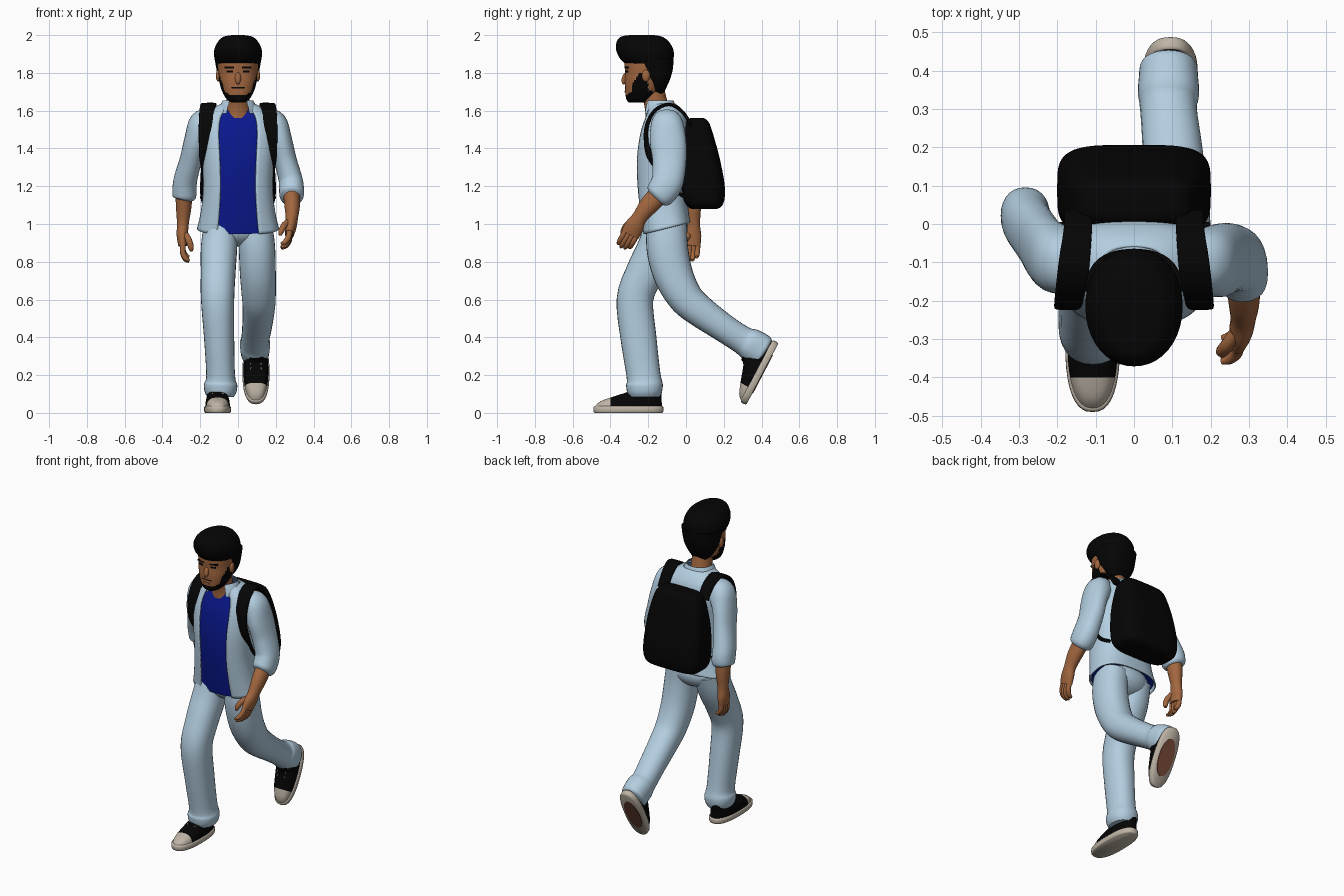
import bpy, bmesh, math
from mathutils import Vector, Matrix


def mat(name, r, g, b):
    m = bpy.data.materials.new(name)
    m.diffuse_color = (r, g, b, 1)
    return m


DENIM = mat("light blue cloth", .45, .615, .745)
SHIRT = mat("royal blue cloth", .003, .009, .265)
SKIN = mat("skin", .36, .135, .05)
BLACK = mat("black", .0015, .0015, .0015)
CREAM = mat("cream rubber", .52, .46, .38)
BROWN = mat("brown sole", .2, .07, .04)
SLATE = mat("slate blue lining", .11, .2, .37)


def spline(pts, steps):
    """Catmull-Rom samples through tuples of any length."""
    P = [Vector(p) for p in pts]
    out = []
    for i in range(len(P) - 1):
        a, b, c, d = P[max(i - 1, 0)], P[i], P[i + 1], P[min(i + 2, len(P) - 1)]
        for k in range(steps):
            t = k / steps
            out.append(.5 * (2 * b + (c - a) * t + (2 * a - 5 * b + 4 * c - d) * t * t
                             + (3 * b - a - 3 * c + d) * t ** 3))
    return out + [P[-1]]


def loft(name, pts, mats, rule=None, n=28, p=2.0, steps=4, flat=False, gap=None, M=None, cut=None):
    """Skin superellipse rings (x, y, z, r1, r2) along a path; gap leaves the front open."""
    S = spline(pts, steps)
    C = [Vector(s[:3]) for s in S]
    bm = bmesh.new()
    rings = []
    for i, s in enumerate(S):
        t = Vector((0, 0, 1)) if flat else (C[min(i + 1, len(C) - 1)] - C[max(i - 1, 0)]).normalized()
        u = (Vector((1, 0, 0)) - t * t.x).normalized()
        v = t.cross(u)
        g = gap or 0
        ring = []
        for k in range(n):
            a = -math.pi / 2 + g + (2 * math.pi - 2 * g) * k / (n - 1 if gap else n)
            c, q = math.cos(a), math.sin(a)
            ring.append(bm.verts.new(C[i] + u * max(s[3], .001) * math.copysign(abs(c) ** (2 / p), c)
                                     + v * max(s[4], .001) * math.copysign(abs(q) ** (2 / p), q)))
        rings.append(ring)
    for r0, r1 in zip(rings, rings[1:]):
        for k in range(n - 1 if gap else n):
            j = (k + 1) % n
            bm.faces.new((r0[k], r0[j], r1[j], r1[k]))
    if not gap:
        bm.faces.new(rings[0])
        bm.faces.new(rings[-1])
    bmesh.ops.recalc_face_normals(bm, faces=bm.faces)
    if cut:  # clean colour border at a fixed y
        bmesh.ops.bisect_plane(bm, geom=bm.verts[:] + bm.edges[:] + bm.faces[:],
                               plane_co=(0, cut, 0), plane_no=(0, 1, 0))
    return finish(name, bm, mats, rule, M)


def finish(name, bm, mats, rule=None, M=None):
    for f in bm.faces:
        f.smooth = True
        if rule:
            f.material_index = rule(f.calc_center_median())
    if M:
        bm.transform(M)
    me = bpy.data.meshes.new(name)
    bm.to_mesh(me)
    bm.free()
    for m in mats:
        me.materials.append(m)
    ob = bpy.data.objects.new(name, me)
    bpy.context.collection.objects.link(ob)
    return ob


def ball(name, loc, r, m, rx=0):
    bm = bmesh.new()
    bmesh.ops.create_uvsphere(bm, u_segments=20, v_segments=12, radius=1)
    return finish(name, bm, [m], None, Matrix.Translation(loc) @ Matrix.Rotation(rx, 4, 'X')
                  @ Matrix.Diagonal((*r, 1)))


def box(name, loc, size, m, R=Matrix(), M=Matrix()):
    bm = bmesh.new()
    bmesh.ops.create_cube(bm, size=1)
    return finish(name, bm, [m], None, M @ Matrix.Translation(loc) @ R @ Matrix.Diagonal((*size, 1)))


def yr(z, y0, y1, rx):
    """Horizontal ring given by its front and back y."""
    return (0, (y0 + y1) / 2, z, rx, (y1 - y0) / 2)


# torso: open jacket over a shirt, hems rising towards the back
body = [yr(.945, -.23, .02, .213), yr(1.05, -.245, .01, .194), yr(1.2, -.262, 0, .18),
        yr(1.35, -.265, 0, .188), yr(1.48, -.247, .01, .198), yr(1.56, -.22, 0, .182),
        yr(1.61, -.2, -.03, .13), yr(1.635, -.185, -.06, .085)]
jacket = loft("jacket", body, [DENIM], n=48, p=2.6, flat=True, gap=math.radians(25))
shirt = loft("shirt", [(x, y, z, a - .012, b - .006) for x, y, z, a, b in body[:-2]]
             + [yr(1.6, -.2, -.04, .1)], [SHIRT], n=48, p=2.6, flat=True)
for ob, rise in ((jacket, .24), (shirt, .34)):
    for v in ob.data.vertices:
        if v.co.z < 1.1:
            v.co.z += (v.co.y + .23) * rise * (1.1 - v.co.z) / .15
sol = jacket.modifiers.new("thickness", 'SOLIDIFY')
sol.thickness, sol.offset = .008, 0
for nm, d, m in (("collar", .006, DENIM), ("collar_lining", 0, SLATE)):
    loft(nm, [(0, -.135, 1.585, .105 + d, .095 + d), (0, -.14, 1.625, .09 + d, .08 + d),
              (0, -.14, 1.655, .074 + d, .068 + d)], [m], flat=True, gap=math.radians(35))
loft("neck", [(0, -.14, 1.56, .085, .075), (0, -.155, 1.62, .064, .064), (0, -.18, 1.72, .062, .064)],
     [SKIN], flat=True)


# head with beard
def face_rule(c):
    beard = c.z < 1.682 + max(0, abs(c.x) - .04) * .6
    side = c.z < 1.8 and -.285 < c.y < -.2 and c.z < 1.74 + (c.y + .285) * 1.5
    tache = 1.716 < c.z < 1.725 and abs(c.x) < .036 and c.y < -.25
    return 1 if beard or side or tache else 0


loft("head", [yr(1.642, -.3, -.22, .03), yr(1.658, -.315, -.19, .058), yr(1.70, -.322, -.14, .083),
              yr(1.75, -.324, -.11, .098), yr(1.80, -.322, -.09, .104), yr(1.86, -.325, -.085, .106),
              yr(1.92, -.3, -.1, .1), yr(1.96, -.25, -.15, .06)],
     [SKIN, BLACK], face_rule, n=72, p=2.3, steps=8, flat=True)
ball("nose", (0, -.322, 1.772), (.016, .017, .034), SKIN, -.3)
box("lips", (0, -.322, 1.7), (.04, .008, .01), SKIN)
for s in (-1, 1):
    ball("ear", (s * .104, -.212, 1.785), (.013, .022, .032), SKIN)
    turn = Matrix.Rotation(s * .25, 4, 'Z')
    box("eyebrow", (s * .045, -.314, 1.828), (.05, .009, .01), BLACK, turn)
    box("eye", (s * .043, -.314, 1.808), (.034, .006, .01), BLACK, turn)

# hair: swept top, and the back and sides
loft("hair_top", [yr(1.85, -.325, -.07, .112), yr(1.88, -.352, -.065, .125), yr(1.92, -.37, -.066, .126),
                  yr(1.95, -.37, -.08, .115), yr(1.975, -.362, -.1, .098), yr(1.993, -.34, -.13, .072),
                  yr(2.0, -.3, -.17, .03)], [BLACK], n=40, p=2.1, flat=True)
loft("hair_back", [yr(1.69, -.17, -.12, .05), yr(1.72, -.2, -.105, .078), yr(1.77, -.235, -.083, .104),
                   yr(1.82, -.255, -.07, .114), yr(1.88, -.275, -.065, .125)],
     [BLACK], n=40, p=2.4, flat=True)

# trousers
ball("trouser_seat", (0, -.105, .98), (.175, .115, .1), DENIM)
loft("front_leg", [(-.09, -.11, 1.0, .09, .105), (-.1, -.15, .88, .096, .105), (-.105, -.22, .74, .092, .1),
                   (-.108, -.27, .6, .088, .097), (-.1, -.252, .4, .08, .095), (-.092, -.225, .2, .076, .09),
                   (-.092, -.22, .15, .088, .097), (-.092, -.22, .11, .084, .092),
                   (-.092, -.22, .085, .07, .08)], [DENIM], p=2.2)
loft("rear_leg", [(.09, -.1, 1.0, .09, .105), (.1, -.1, .88, .096, .11), (.105, -.07, .74, .095, .105),
                  (.11, -.01, .62, .09, .094), (.11, .06, .55, .085, .086), (.1, .2, .45, .078, .075),
                  (.09, .3, .385, .074, .075), (.09, .34, .363, .08, .086), (.09, .385, .335, .077, .09),
                  (.09, .41, .32, .073, .083), (.09, .42, .314, .05, .06)], [DENIM], p=2.2)


# shoes, heel at the origin and toe along -y
def shoe(tag, M):
    loft(tag + "_shoe_sole", [(0, -.185, 0, .066, .18), (0, -.185, .008, .071, .185),
                              (0, -.185, .03, .071, .185), (0, -.185, .036, .064, .178)],
         [CREAM], n=40, p=2.5, steps=2, flat=True, M=M)
    loft(tag + "_shoe_upper", [(0, -.185, .03, .066, .18), (0, -.172, .06, .063, .163),
                               (0, -.135, .088, .057, .125), (0, -.098, .112, .052, .09),
                               (0, -.09, .135, .05, .08)],
         [BLACK, CREAM], lambda c: 1 if c.y < -.28 else 0, n=48, p=2.4, flat=True, M=M, cut=-.28)
    for i in range(4):
        box(tag + "_shoe_lace", (0, -.18 - .024 * i, .108 - .009 * i), (.06, .009, .008), CREAM,
            Matrix.Rotation(.4, 4, 'X'), M)


rear = Matrix.Translation((.095, .49, .37)) @ Matrix.Rotation(1.09, 4, 'X')
shoe("front", Matrix.Translation((-.108, -.12, 0)))
shoe("rear", rear)
loft("rear_sole_patch", [(0, -.185, -.004, .052, .115), (0, -.185, .002, .052, .115)], [BROWN],
     flat=True, steps=1, M=rear)


# arms: rolled sleeve, forearm and curled hand
def arm(tag, s, sleeve, fore, fan):
    loft(tag + "_sleeve", sleeve, [DENIM], p=2.2)
    loft(tag + "_forearm", fore, [SKIN])
    K = Vector(fore[-1][:3])
    d = (K - Vector(fore[-3][:3])).normalized()
    f = Vector(fan).normalized()
    inn = Vector((-s, 0, 0))
    for i in range(4):
        b = K + f * (i - 1.5) * .021 - d * .015
        L = (.8, .95, 1, .92)[i]
        path = [b, b + d * .05 * L, b + d * .085 * L + inn * .014, b + d * .098 * L + inn * .034]
        loft(tag + "_finger", [(*q, r, r) for q, r in zip(path, (.0155, .015, .0135, .008))], [SKIN], n=12)
    b = K - d * .06 + f * .022 + inn * .015
    path = [b, b + f * .018 + d * .03 + inn * .018, b + f * .018 + d * .065 + inn * .028,
            b + f * .012 + d * .085 + inn * .03]
    loft(tag + "_thumb", [(*q, r, r) for q, r in zip(path, (.018, .017, .015, .008))], [SKIN], n=12)


arm("forward", 1,
    [(.14, -.1, 1.56, .05, .06), (.185, -.1, 1.53, .075, .085), (.225, -.095, 1.44, .062, .096),
     (.25, -.088, 1.34, .06, .09), (.277, -.095, 1.24, .063, .085), (.283, -.115, 1.19, .066, .083),
     (.284, -.145, 1.15, .063, .075), (.284, -.158, 1.135, .045, .055)],
    [(.284, -.14, 1.16, .045, .055), (.287, -.2, 1.095, .041, .05), (.285, -.245, 1.035, .033, .04),
     (.28, -.272, .99, .031, .05), (.272, -.295, .945, .024, .05)], (0, -.87, .5))
arm("backward", -1,
    [(-.14, -.1, 1.56, .05, .06), (-.185, -.098, 1.53, .075, .085), (-.226, -.075, 1.44, .06, .092),
     (-.25, -.04, 1.34, .058, .085), (-.277, 0, 1.24, .062, .078), (-.283, .017, 1.19, .064, .077),
     (-.284, .025, 1.145, .062, .07), (-.286, .027, 1.13, .045, .05)],
    [(-.286, .025, 1.15, .045, .052), (-.288, .034, 1.08, .04, .045), (-.292, .038, 1.0, .031, .036),
     (-.295, .035, .94, .03, .046), (-.292, .03, .885, .024, .046)], (0, -1, -.1))

# backpack and straps
loft("backpack", [yr(1.08, .03, .165, .14), yr(1.095, .005, .19, .182), yr(1.14, -.02, .205, .198),
                  yr(1.22, -.03, .203, .2), yr(1.35, -.03, .178, .19), yr(1.46, -.015, .148, .172),
                  yr(1.53, -.005, .125, .15), yr(1.555, .01, .105, .125), yr(1.562, .03, .085, .09)],
     [BLACK], n=48, p=4, flat=True)
for s in (-1, 1):
    loft("shoulder_strap", [(s * .145, .03, 1.52, .036, .008), (s * .147, -.02, 1.595, .037, .009),
                            (s * .155, -.09, 1.633, .04, .009), (s * .163, -.165, 1.6, .041, .01),
                            (s * .168, -.207, 1.52, .04, .011), (s * .174, -.21, 1.43, .034, .013),
                            (s * .182, -.19, 1.36, .024, .018), (s * .184, -.15, 1.29, .012, .012),
                            (s * .182, -.09, 1.2, .01, .01), (s * .19, 0, 1.14, .01, .01)], [BLACK], p=5)

# smooth shading with sharp rims
bpy.ops.object.select_all(action='SELECT')
bpy.context.view_layer.objects.active = jacket
bpy.ops.object.shade_smooth_by_angle(angle=math.radians(50))
